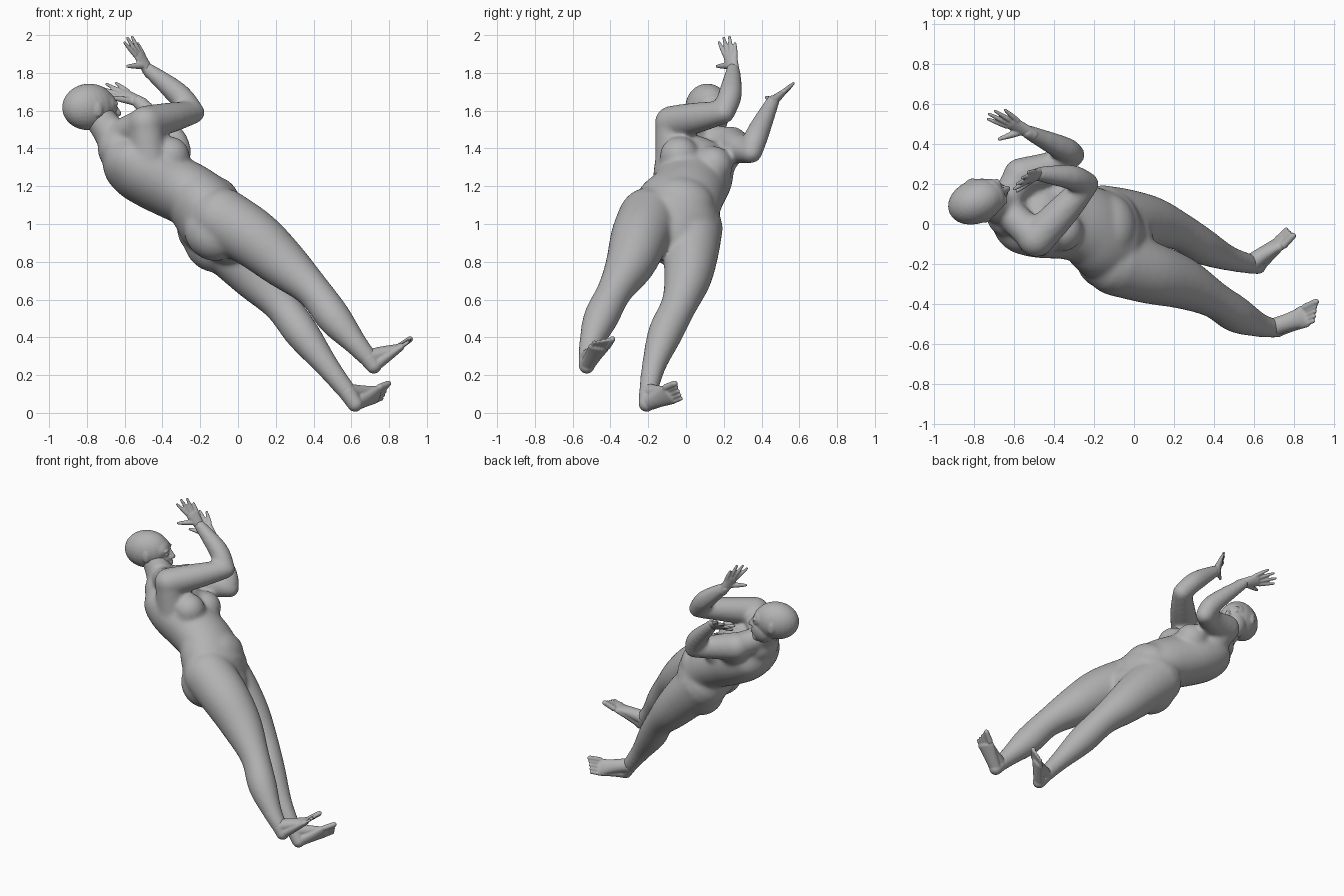
import bpy, bmesh, math
from mathutils import Vector, Matrix

cube = bpy.data.objects.get("Cube")
if cube:
    bpy.data.objects.remove(cube, do_unlink=True)

clay = bpy.data.materials.new("plain grey")
clay.use_nodes = True
GREY = (0.45, 0.45, 0.45, 1)
clay.diffuse_color = GREY
clay.node_tree.nodes["Principled BSDF"].inputs["Base Color"].default_value = GREY
clay.node_tree.nodes["Principled BSDF"].inputs["Roughness"].default_value = 0.7

# Trunk frame: up the spine, towards the figure's left, out of the chest
HIPS = Vector((-0.12, -0.05, 1.0))
UP = Vector((-0.68, 0.2, 0.71)).normalized()
LEFT = Vector((0, 0.96, -0.27))
LEFT = (LEFT - UP * LEFT.dot(UP)).normalized()
FRONT = LEFT.cross(UP)


def trunk(a, l, f):
    return HIPS + UP * a + LEFT * l + FRONT * f


def catmull(p, q, r, s, t):
    return [0.5 * (2 * b + (c - a) * t + (2 * a - 5 * b + 4 * c - d) * t * t
                   + (3 * b - a - 3 * c + d) * t ** 3) for a, b, c, d in zip(p, q, r, s)]


def tube(bm, pts, hint=LEFT, segs=24, steps=4):
    """Round-ended sweep through (centre, half width, half depth) stations."""
    rows = [(*p[0], p[1], p[-1]) for p in pts]
    ext = [rows[0]] + rows + [rows[-1]]
    path = []
    for i in range(len(rows) - 1):
        path += [catmull(*ext[i:i + 4], k / steps) for k in range(steps)]
    path.append(rows[-1])
    pos = [Vector(r[:3]) for r in path]
    last = len(pos) - 1
    stations = []
    for i, r in enumerate(path):
        t = (pos[min(i + 1, last)] - pos[max(i - 1, 0)]).normalized()
        angles = [0]
        if i == 0:
            angles = [-80, -60, -40, -20, 0]
        elif i == last:
            angles = [0, 20, 40, 60, 80]
        for g in angles:
            c, s = math.cos(math.radians(g)), math.sin(math.radians(g))
            stations.append((pos[i] + t * s * min(r[3], r[4]), t, r[3] * c, r[4] * c))
    rings = []
    for p, t, w, d in stations:
        side = (hint - t * hint.dot(t)).normalized()
        other = t.cross(side)
        rings.append([bm.verts.new(p + side * w * math.cos(k * math.tau / segs)
                                   + other * d * math.sin(k * math.tau / segs)) for k in range(segs)])
    for a, b in zip(rings, rings[1:]):
        for k in range(segs):
            n = (k + 1) % segs
            bm.faces.new((a[k], a[n], b[n], b[k]))
    bm.faces.new(rings[0][::-1])
    bm.faces.new(rings[-1])


def blob(bm, centre, axes, radii):
    """Ellipsoid with its own axes."""
    m = Matrix([a * r for a, r in zip(axes, radii)]).transposed().to_4x4()
    m.translation = centre
    bmesh.ops.create_uvsphere(bm, u_segments=24, v_segments=16, radius=1, matrix=m)


def finish(bm, name, voxel, smooth):
    """Fuse overlapping forms into one smooth skin."""
    bmesh.ops.recalc_face_normals(bm, faces=bm.faces)
    me = bpy.data.meshes.new(name)
    bm.to_mesh(me)
    bm.free()
    me.materials.append(clay)
    me.polygons.foreach_set("use_smooth", [True] * len(me.polygons))
    ob = bpy.data.objects.new(name, me)
    bpy.context.collection.objects.link(ob)
    fuse = ob.modifiers.new("fuse", 'REMESH')
    fuse.mode = 'VOXEL'
    fuse.voxel_size = voxel
    fuse.use_smooth_shade = True
    soft = ob.modifiers.new("soften", 'SMOOTH')
    soft.factor = 0.5
    soft.iterations = smooth


V = Vector
body = bmesh.new()

# Trunk, (height, half width, half depth, forward shift, left shift)
tube(body, [(trunk(a, l, f), w, d) for a, w, d, f, l in (
    (-0.10, 0.19, 0.15, 0.00, -0.02), (0.0, 0.24, 0.19, 0.00, -0.02), (0.1, 0.23, 0.182, 0.012, -0.015),
    (0.2, 0.203, 0.168, 0.012, 0.005), (0.3, 0.2, 0.17, -0.02, 0.015), (0.4, 0.21, 0.175, -0.052, 0.015),
    (0.5, 0.21, 0.175, -0.082, 0.01), (0.58, 0.19, 0.155, -0.10, 0), (0.65, 0.13, 0.11, -0.10, 0))], segs=40)
for s in (-1, 1):
    blob(body, trunk(0.42, s * 0.092 + 0.01, 0.06), (LEFT, UP, FRONT), (0.105, 0.105, 0.105))
    blob(body, trunk(-0.05, s * 0.11 - 0.015, -0.07), (LEFT, UP, FRONT), (0.135, 0.16, 0.14))
blob(body, trunk(0.09, 0, 0.085), (LEFT, UP, FRONT), (0.17, 0.14, 0.125))
blob(body, trunk(0.48, 0.005, 0), (LEFT, UP, FRONT), (0.18, 0.14, 0.115))

# Neck, shoulder slopes and the flanks under the arms
tube(body, [(trunk(0.56, 0, -0.1), 0.12), (V((-0.675, 0.09, 1.48)), 0.09), (V((-0.74, 0.11, 1.57)), 0.08)])
SHOULDERS = (V((-0.49, -0.075, 1.535)), V((-0.565, 0.24, 1.425)))
for p, s in zip(SHOULDERS, (-1, 1)):
    tube(body, [(V((-0.66, 0.09, 1.46)), 0.075), (p, 0.085)])
    tube(body, [(p, 0.088), (trunk(0.46, s * 0.1, -0.05), 0.1)])

# Arms: shoulder to elbow, elbow to wrist
R_WRIST, L_WRIST = V((-0.48, 0.25, 1.82)), V((-0.53, 0.46, 1.65))
ARMS = (
    (SHOULDERS[0], V((-0.35, 0.07, 1.565)), V((-0.235, 0.2, 1.59)), V((-0.32, 0.235, 1.69)), R_WRIST),
    (SHOULDERS[1], V((-0.43, 0.28, 1.4)), V((-0.305, 0.345, 1.38)), V((-0.35, 0.375, 1.47)), L_WRIST))
for shoulder, upper, elbow, fore, wrist in ARMS:
    tube(body, [(shoulder, 0.092), (upper, 0.08), (elbow, 0.06)])
    tube(body, [(elbow, 0.059), (fore, 0.063), (wrist, 0.037)])

# Legs: hip, thigh, knee, calf, ankle
R_LEG = [((-0.09, -0.195, 1.03), 0.165), ((0.08, -0.245, 0.925), 0.155), ((0.24, -0.295, 0.79), 0.131),
         ((0.4, -0.378, 0.645), 0.093), ((0.51, -0.452, 0.50), 0.092), ((0.62, -0.503, 0.37), 0.063),
         ((0.69, -0.52, 0.29), 0.05)]
L_LEG = [((-0.16, 0.03, 0.98), 0.165), ((-0.03, 0.025, 0.85), 0.148), ((0.1, 0.008, 0.71), 0.125),
         ((0.23, -0.038, 0.57), 0.095), ((0.34, -0.11, 0.42), 0.092), ((0.47, -0.17, 0.25), 0.064),
         ((0.58, -0.2, 0.11), 0.05)]
for leg in (R_LEG, L_LEG):
    tube(body, [(V(p), r) for p, r in leg], segs=32)
finish(body, "body", 0.012, 15)

# Head: skull, jaw, brow, eyes, nose, lips and ears
head = bmesh.new()
F = V((0.9, 0.37, 0.08)).normalized()
G = V((0, 0, 1))
G = (G - F * G.dot(F)).normalized()
S = G.cross(F)
C = V((-0.79, 0.112, 1.62))


def face(f, s, g, rf, rs, rg):
    blob(head, C + F * f + S * s + G * g, (F, S, G), (rf, rs, rg))


face(0, 0, 0, 0.146, 0.11, 0.123)
face(0.072, 0, -0.07, 0.082, 0.08, 0.095)
face(0.12, 0, -0.135, 0.034, 0.038, 0.03)
face(0.095, 0, 0.005, 0.055, 0.082, 0.065)
face(0.145, 0, -0.086, 0.02, 0.03, 0.009)
face(0.143, 0, -0.102, 0.02, 0.026, 0.009)
tube(head, [(C + F * 0.145, 0.011), (C + F * 0.167 - G * 0.05, 0.016)], S)
for s in (-1, 1):
    face(0.129, s * 0.04, -0.02, 0.02, 0.02, 0.011)
    face(0.134, s * 0.04, 0.006, 0.018, 0.03, 0.009)
    face(0.153, s * 0.012, -0.054, 0.014, 0.011, 0.009)
    face(0.012, s * 0.105, -0.015, 0.024, 0.012, 0.04)
finish(head, "head", 0.007, 4)


def hand(name, wrist, thumb, tips):
    """Flat palm, four fingers and a thumb reaching to given tips."""
    bm = bmesh.new()
    tips = [V(t) for t in tips]
    across = (tips[3] - tips[0]).normalized()
    centre = sum(tips, V()) / 4
    tube(bm, [(wrist.lerp(centre, -0.15), 0.032, 0.028), (wrist.lerp(centre, 0.15), 0.036, 0.024),
              (wrist.lerp(centre, 0.48), 0.043, 0.017)], across)
    for i, tip in enumerate(tips):
        knuckle = wrist.lerp(centre, 0.48) + across * (i - 1.5) * 0.023
        tube(bm, [(knuckle, 0.0135), (knuckle.lerp(tip, 0.5), 0.012), (tip, 0.008)], across, 12)
    base = wrist.lerp(centre, 0.12) - across * 0.018
    tube(bm, [(base, 0.02), (base.lerp(V(thumb), 0.5), 0.016), (V(thumb), 0.009)], across, 12)
    finish(bm, name, 0.005, 3)


hand("right_hand", R_WRIST, (-0.585, 0.165, 1.835),
     [(-0.6, 0.175, 1.96), (-0.585, 0.2, 1.985), (-0.56, 0.23, 1.99), (-0.53, 0.26, 1.955)])
hand("left_hand", L_WRIST, (-0.675, 0.425, 1.67),
     [(-0.73, 0.525, 1.695), (-0.725, 0.55, 1.72), (-0.695, 0.565, 1.74), (-0.645, 0.57, 1.745)])


def foot(name, ankle, heel, big, little):
    """Heel, instep, sole and five toes."""
    bm = bmesh.new()
    ankle, heel, big, little = V(ankle), V(heel), V(big), V(little)
    across = (little - big).normalized()
    ball = heel.lerp((big + little) / 2, 0.72)
    tube(bm, [(ankle, 0.048), (heel, 0.042)], across)
    tube(bm, [(heel, 0.04, 0.036), (heel.lerp(ball, 0.5), 0.046, 0.03), (ball, 0.058, 0.022)], across)
    tube(bm, [(ankle, 0.046), (ankle.lerp(ball, 0.5), 0.044, 0.036), (ball, 0.052, 0.02)], across)
    for i in range(5):
        tip = big.lerp(little, i / 4)
        r = 0.0165 if i == 0 else 0.0115 - i * 0.0005
        tube(bm, [(ball + across * (i - 2) * 0.023, r + 0.002), (tip, r)], across, 12)
    finish(bm, name, 0.005, 3)


foot("right_foot", R_LEG[-1][0], (0.718, -0.525, 0.25), (0.91, -0.39, 0.39), (0.9, -0.485, 0.375))
foot("left_foot", L_LEG[-1][0], (0.62, -0.208, 0.048), (0.795, -0.06, 0.155), (0.762, -0.025, 0.075))
